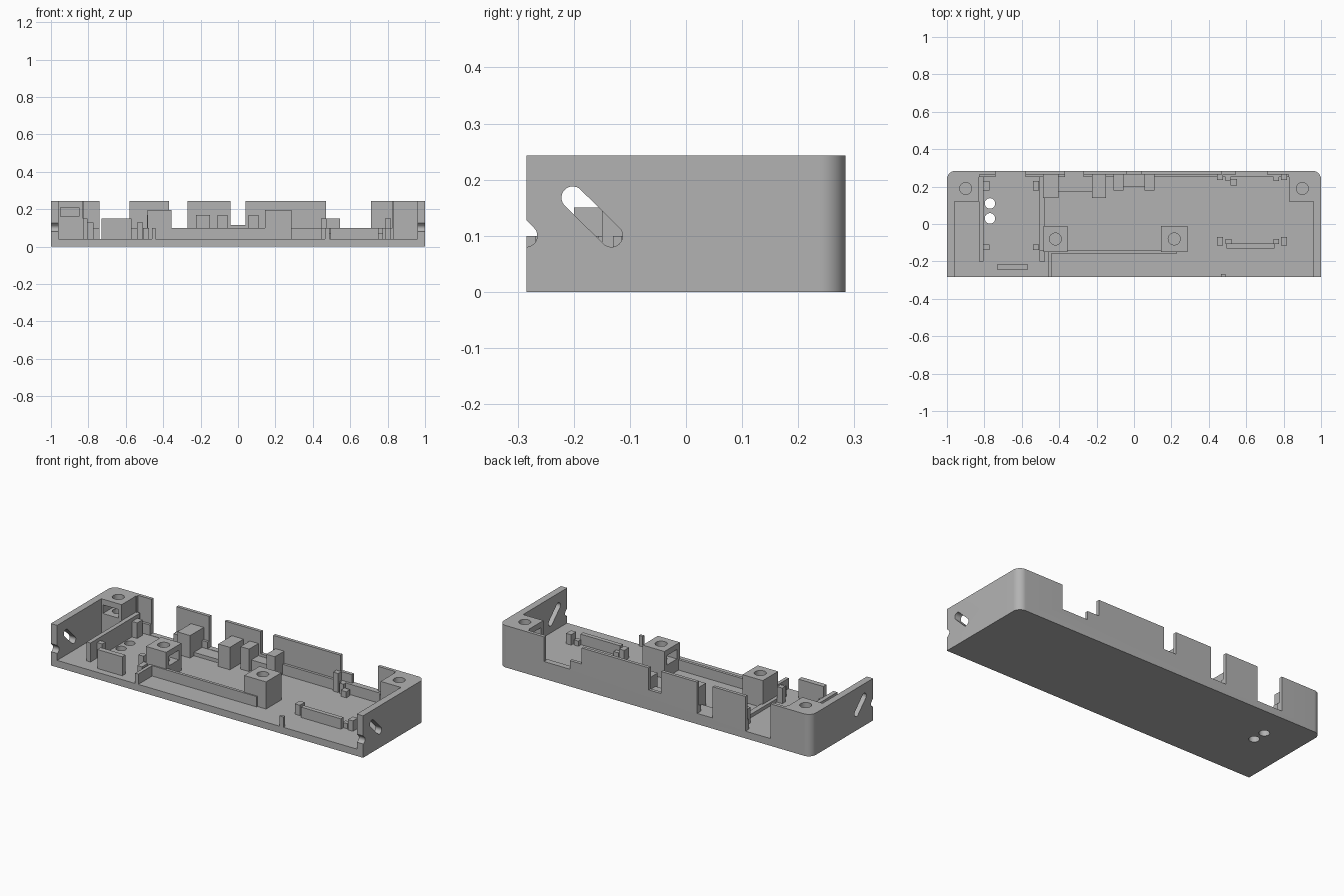
import bpy, bmesh, math
from mathutils import Vector

if "Cube" in bpy.data.objects:
    bpy.data.objects.remove(bpy.data.objects["Cube"])

grey = bpy.data.materials.new("light_grey_plastic")
grey.diffuse_color = (0.45, 0.45, 0.45, 1)
grey.use_nodes = True
grey.node_tree.nodes["Principled BSDF"].inputs["Base Color"].default_value = grey.diffuse_color


def prism(name, pts, axis, lo, hi):
    """Extrude a closed outline along an axis ('x' takes y,z points, 'z' takes x,y)."""
    bm = bmesh.new()
    put = (lambda a, b: (lo, a, b)) if axis == 'x' else (lambda a, b: (a, b, lo))
    face = bm.faces.new([bm.verts.new(put(a, b)) for a, b in pts])
    move = Vector((hi - lo, 0, 0)) if axis == 'x' else Vector((0, 0, hi - lo))
    ext = bmesh.ops.extrude_face_region(bm, geom=[face])
    bmesh.ops.translate(bm, vec=move, verts=[g for g in ext["geom"] if isinstance(g, bmesh.types.BMVert)])
    bmesh.ops.recalc_face_normals(bm, faces=bm.faces)
    me = bpy.data.meshes.new(name)
    bm.to_mesh(me)
    bm.free()
    me.materials.append(grey)
    ob = bpy.data.objects.new(name, me)
    bpy.context.collection.objects.link(ob)
    return ob


def box(name, x0, x1, y0, y1, z0, z1):
    return prism(name, [(x0, y0), (x1, y0), (x1, y1), (x0, y1)], 'z', z0, z1)


def arc(cx, cy, r, a0, a1, n):
    return [(cx + r * math.cos(math.radians(a0 + (a1 - a0) * i / n)),
             cy + r * math.sin(math.radians(a0 + (a1 - a0) * i / n))) for i in range(n + 1)]


def hole(x, y, r, z0, z1):
    return prism("hole_cutter", arc(x, y, r, 0, 360, 32)[:-1], 'z', z0, z1)


def cut(ob, cutters):
    """Subtract each cutter in turn, then remove it."""
    for c in cutters:
        m = ob.modifiers.new("cut", 'BOOLEAN')
        m.operation, m.solver, m.object = 'DIFFERENCE', 'EXACT', c
        bpy.context.view_layer.objects.active = ob
        bpy.ops.object.modifier_apply(modifier=m.name)
        bpy.data.objects.remove(c)


F, H, S = 0.04, 0.243, 0.035   # floor top, rim height, sunk part base

# Tray with rounded rear corners and an open front
R = 0.045
outline = [(-1, -0.284), (1, -0.284)] + arc(1 - R, 0.284 - R, R, 0, 90, 12) + arc(-1 + R, 0.284 - R, R, 90, 180, 12)
tray = prism("tray", outline, 'z', 0, H)
cutters = [
    box("c", -0.96, 0.96, -0.4, 0.12, F, 0.4),
    box("c", -0.83, 0.83, -0.3, 0.25, F, 0.4),
    box("c", -0.825, 0.825, 0.1, 0.265, 0.1, 0.41),
]
# Rear wall openings: x range and sill height
for x0, x1, z in [(-0.74, -0.58, 0.042), (-0.37, -0.27, 0.062), (-0.04, 0.04, 0.115),
                  (0.47, 0.55, 0.15), (0.545, 0.71, 0.1)]:
    cutters.append(box("c", x0, x1, 0.2, 0.35, z, 0.42))
# Slanted side slots, the front one cut off by the edge
for shift in (0, -0.152):
    slot = arc(-0.202 + shift, 0.168, 0.02, 45, 225, 14) + arc(-0.133 + shift, 0.1, 0.02, 225, 405, 14)
    cutters.append(prism("c", slot, 'x', -1.1, 1.1))
# Corner screw holes, nut slots and floor holes
for x in (-0.9, 0.9):
    cutters.append(hole(x, 0.19, 0.032, 0.12, 0.4))
cutters += [box("c", -0.95, -0.85, 0.05, 0.235, 0.16, 0.21),
            box("c", 0.8, 0.945, 0.14, 0.24, 0.16, 0.21),
            hole(-0.77, 0.11, 0.028, -0.1, 0.1), hole(-0.77, 0.03, 0.028, -0.1, 0.1)]
cut(tray, cutters)

# Screw posts with nut slots facing each other
for side, x0, x1, cx in (("left", -0.485, -0.355, -0.42), ("right", 0.145, 0.285, 0.215)):
    post = box(side + "_screw_post", x0, x1, -0.15, -0.01, S, 0.197)
    sx = (-0.46, -0.3) if side == "left" else (0.1, 0.255)
    cut(post, [hole(cx, -0.08, 0.032, 0.09, 0.3), box("c", *sx, -0.125, -0.035, 0.11, 0.165)])

# Ribs and rails standing on the floor
parts = [
    ("left_rib", -0.83, -0.805, -0.2, 0.255, 0.15),
    ("middle_rib", -0.505, -0.475, -0.2, -0.14, 0.1),
    ("middle_low_rib", -0.505, -0.475, -0.14, 0.255, 0.06),
    ("front_plate", -0.73, -0.57, -0.245, -0.215, 0.15),
    ("long_rail", -0.46, 0.23, -0.157, -0.14, 0.1),
    ("rail_end", -0.46, -0.44, -0.284, -0.14, 0.1),
    ("front_tab", 0.465, 0.49, -0.284, -0.268, 0.1),
    ("right_bar", 0.495, 0.75, -0.13, -0.105, 0.1),
    ("left_bar_step", 0.49, 0.52, -0.107, -0.08, 0.07),
    ("right_bar_step", 0.745, 0.775, -0.107, -0.08, 0.07),
    # Rear socket holders
    ("socket_left_block", -0.487, -0.405, 0.14, 0.27, 0.17),
    ("socket_right_block", -0.225, -0.15, 0.14, 0.27, 0.17),
    ("socket_sill", -0.405, -0.225, 0.175, 0.27, 0.06),
    ("port_left_block", -0.11, -0.055, 0.18, 0.27, 0.17),
    ("port_right_block", 0.055, 0.11, 0.18, 0.27, 0.17),
    ("port_sill", -0.055, 0.055, 0.2, 0.27, 0.1),
    ("right_rear_peg", 0.515, 0.55, 0.205, 0.24, 0.075),
    ("right_rear_stop", 0.49, 0.515, 0.23, 0.255, 0.1),
    ("right_rear_stop_b", 0.745, 0.775, 0.23, 0.255, 0.1),
]
for name, x0, x1, y0, y1, z1 in parts:
    box(name, x0, x1, y0, y1, S, z1)

# Board clips at the corners of each bay
for x in (-0.805, -0.54):
    for y in (0.18, -0.14):
        box("left_bay_clip", x, x + 0.033, y, y + (0.05 if y > 0 else 0.03), S, 0.13)
for x in (0.445, 0.785):
    box("right_bay_clip", x, x + 0.032, -0.115, -0.07, S, 0.1)
    box("right_bay_rear_clip", x, x + 0.032, 0.235, 0.27, S, 0.15)

# Smooth the curved sides, keep the edges sharp
bpy.ops.object.select_all(action='SELECT')
bpy.context.view_layer.objects.active = tray
bpy.ops.object.shade_smooth_by_angle(angle=math.radians(30))
